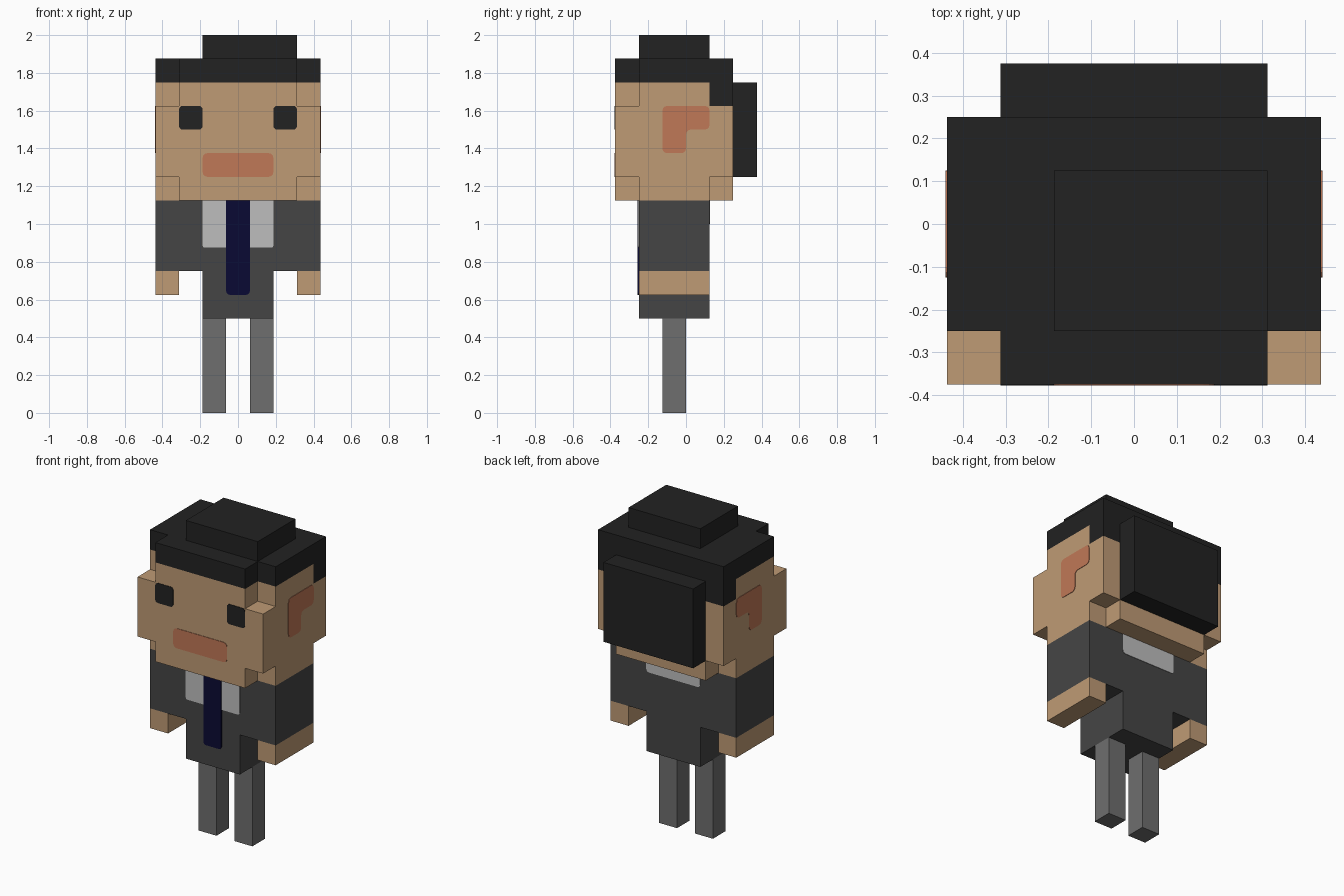
import bpy
import bmesh
from mathutils import Vector

if "Cube" in bpy.data.objects:
    bpy.data.objects.remove(bpy.data.objects["Cube"], do_unlink=True)

U = 0.125  # size of one block


def material(name, r, g, b):
    def linear(c):
        c /= 255
        return c / 12.92 if c <= 0.04045 else ((c + 0.055) / 1.055) ** 2.4
    m = bpy.data.materials.new(name)
    col = (linear(r), linear(g), linear(b), 1)
    m.diffuse_color = col
    m.use_nodes = True
    m.node_tree.nodes["Principled BSDF"].inputs["Base Color"].default_value = col
    return m


SKIN = material("skin", 191, 155, 117)
BLUSH = material("blush", 192, 120, 87)
BLACK = material("black", 34, 34, 34)
SUIT = material("suit_grey", 69, 69, 69)
TROUSERS = material("trouser_grey", 110, 110, 110)
SHIRT = material("shirt_white", 190, 190, 190)
NAVY = material("tie_navy", 10, 10, 51)


def add_object(name, bm, mat):
    mesh = bpy.data.meshes.new(name)
    bm.to_mesh(mesh)
    bm.free()
    mesh.materials.append(mat)
    ob = bpy.data.objects.new(name, mesh)
    bpy.context.scene.collection.objects.link(ob)
    return ob


def cells(boxes):
    """Block corners filled by boxes (x0, x1, y0, y1, z0, z1) in block units."""
    return {(x0 + i, y0 + j, z0 + k)
            for x0, x1, y0, y1, z0, z1 in boxes
            for i in range(int(x1 - x0))
            for j in range(int(y1 - y0))
            for k in range(int(z1 - z0))}


def blocks(name, mat, boxes, cut=()):
    """Outer shell of a union of boxes, with the cut boxes left out."""
    filled = cells(boxes) - cells(cut)
    bm = bmesh.new()
    verts = {}
    for cell in filled:
        for axis in range(3):
            a, b = (axis + 1) % 3, (axis + 2) % 3
            for side in (0, 1):
                nxt = list(cell)
                nxt[axis] += 2 * side - 1
                if tuple(nxt) in filled:
                    continue
                ring = []
                for da, db in ((0, 0), (1, 0), (1, 1), (0, 1)):
                    p = list(cell)
                    p[axis] += side
                    p[a] += da
                    p[b] += db
                    key = tuple(p)
                    if key not in verts:
                        verts[key] = bm.verts.new(Vector(key) * U)
                    ring.append(verts[key])
                bm.faces.new(ring if side else ring[::-1])
    bmesh.ops.dissolve_limit(bm, angle_limit=0.01, verts=bm.verts[:], edges=bm.edges[:])
    return add_object(name, bm, mat)


def plate(name, mat, outline, axis, level, side, thick=0.003, radius=0.018):
    """Thin rounded plate; outline is (across, z) points in block units."""
    bm = bmesh.new()
    other = 1 - axis
    ring = []
    for across, z in outline:
        p = Vector((0, 0, z * U))
        p[axis] = level * U
        p[other] = across * U
        ring.append(bm.verts.new(p))
    bm.faces.new(ring)
    bmesh.ops.bevel(bm, geom=bm.verts[:], offset=radius, segments=3,
                    profile=0.5, affect='VERTICES')
    out = bmesh.ops.extrude_face_region(bm, geom=bm.faces[:])
    shift = Vector((0, 0, 0))
    shift[axis] = side * thick
    bmesh.ops.translate(bm, vec=shift,
                        verts=[g for g in out["geom"] if isinstance(g, bmesh.types.BMVert)])
    bmesh.ops.recalc_face_normals(bm, faces=bm.faces[:])
    return add_object(name, bm, mat)


def rect(a0, a1, z0, z1):
    return [(a0, z0), (a1, z0), (a1, z1), (a0, z1)]


# Hair cap with a band down the back, head bun and off-centre top tuft
back_band = (-3.5, 3.5, 1, 2, 13, 14)
blocks("hair", BLACK, [(-2.5, 2.5, -3, 2, 14, 15), (-3.5, 3.5, -2, 2, 14, 15), back_band])
blocks("hair_bun", BLACK, [(-2.5, 2.5, 2, 3, 10, 14)])
blocks("hair_tuft", BLACK, [(-1.5, 2.5, -2, 1, 15, 16)])

# Head with notched corners and cheeks that stand out at the front
blocks("head", SKIN, [(-2.5, 2.5, -3, 2, 9, 14),
                      (-3.5, 3.5, -2, 1, 9, 14),
                      (-3.5, 3.5, -3, 2, 10, 13)], cut=[back_band])

# Jacket with sleeves
blocks("jacket", SUIT, [(-1.5, 1.5, -2, 1, 4, 9), (-3.5, 3.5, -2, 1, 6, 9)])

# Paired hands, legs, eyes and ears
ear = [(-1, 11), (0, 11), (0, 12), (1, 12), (1, 13), (-1, 13)]
for s, label in ((1, "left"), (-1, "right")):
    def span(a, b):
        return (a, b) if s > 0 else (-b, -a)
    blocks(f"{label}_hand", SKIN, [(*span(2.5, 3.5), -2, 1, 5, 6)])
    blocks(f"{label}_leg", TROUSERS, [(*span(0.5, 1.5), -1, 0, 0, 4)])
    plate(f"{label}_eye", BLACK, rect(*span(1.5, 2.5), 12, 13), 1, -3, -1)
    plate(f"{label}_ear", BLUSH, ear, 0, 3.5 * s, s, radius=0.025)

# Mouth, shirt front, collar at the back and tie
plate("mouth", BLUSH, rect(-1.5, 1.5, 10, 11), 1, -3, -1, radius=0.025)
plate("shirt_front", SHIRT, rect(-1.5, 1.5, 7, 9.15), 1, -2, -1, radius=0.012)
plate("shirt_collar", SHIRT, rect(-1.5, 1.5, 8, 9.15), 1, 1, 1)
plate("tie", NAVY, rect(-0.5, 0.5, 5, 9.15), 1, -2, -1, thick=0.006)
